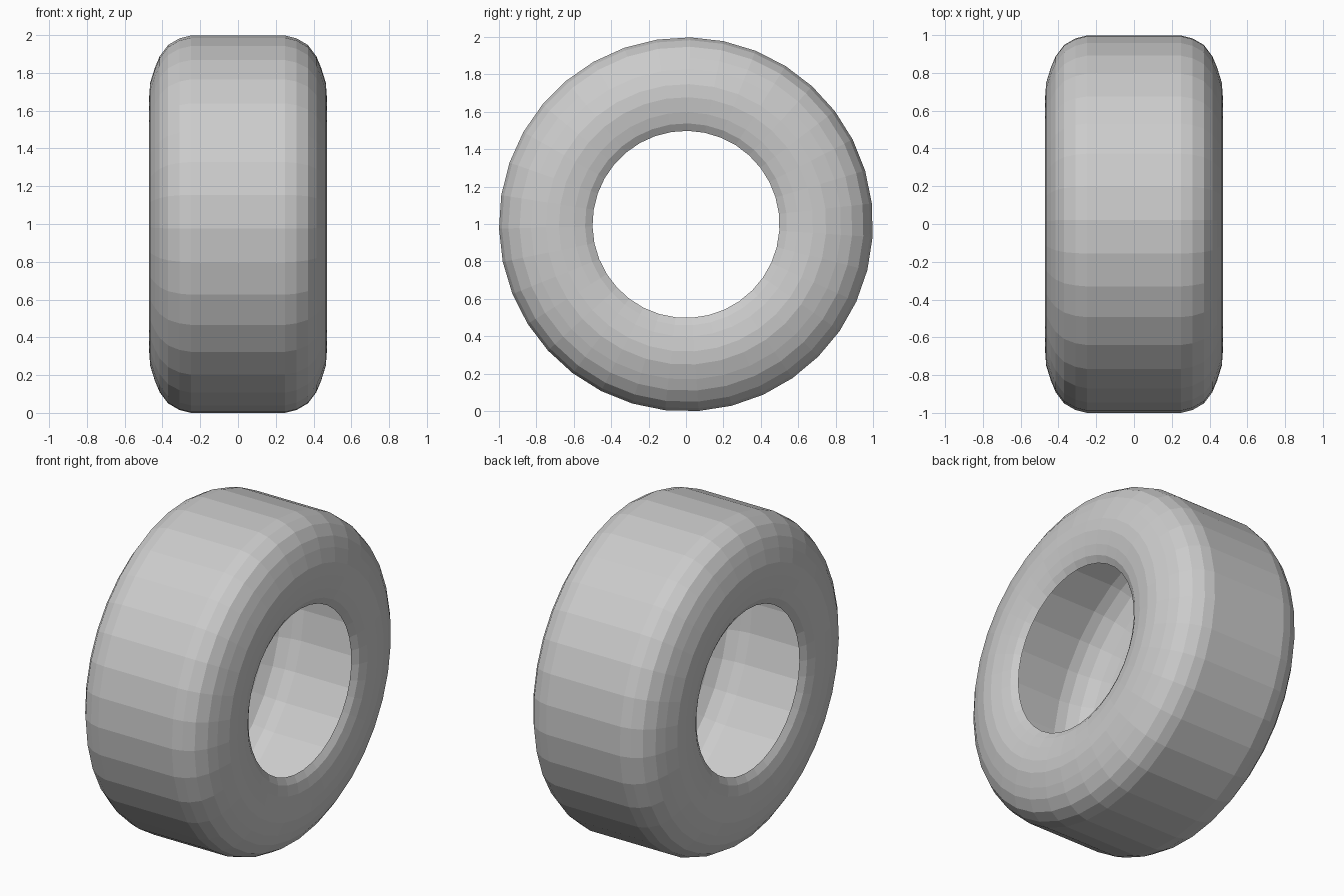
import bpy, bmesh
from math import radians, cos, sin, tau
from mathutils import Vector

if "Cube" in bpy.data.objects:
    bpy.data.objects.remove(bpy.data.objects["Cube"])

SIDES = 35
START = radians(-1.286)   # places an edge pair evenly around the front and top
CENTRE = Vector((0, 0, 0.998))

# Half cross-section (x, radius): bead, sidewall, rounded shoulder, tread edge
half = [(0.42, 0.50), (0.445, 0.54), (0.46, 0.60), (0.47, 0.68), (0.465, 0.75),
        (0.44, 0.83), (0.415, 0.89), (0.37, 0.95), (0.31, 0.985), (0.25, 1.0)]
profile = half + [(-x, r) for x, r in reversed(half)]

# Hollow open shell, revolved around the x axis
bm = bmesh.new()
verts = [bm.verts.new((x, -r * cos(START), r * sin(START))) for x, r in profile]
edges = [bm.edges.new(pair) for pair in zip(verts, verts[1:])]
bmesh.ops.spin(bm, geom=verts + edges, cent=(0, 0, 0), axis=(1, 0, 0),
               angle=tau, steps=SIDES, use_duplicate=False)
bmesh.ops.remove_doubles(bm, verts=bm.verts[:], dist=0.0005)
bmesh.ops.translate(bm, verts=bm.verts[:], vec=CENTRE)

# Make the tread and sidewalls face outward
bm.normal_update()
tread = max(bm.faces, key=lambda f: f.calc_center_median().z)
if tread.normal.z < 0:
    bmesh.ops.reverse_faces(bm, faces=bm.faces[:])

mesh = bpy.data.meshes.new("tyre")
bm.to_mesh(mesh)
bm.free()
tyre = bpy.data.objects.new("tyre", mesh)
bpy.context.collection.objects.link(tyre)
